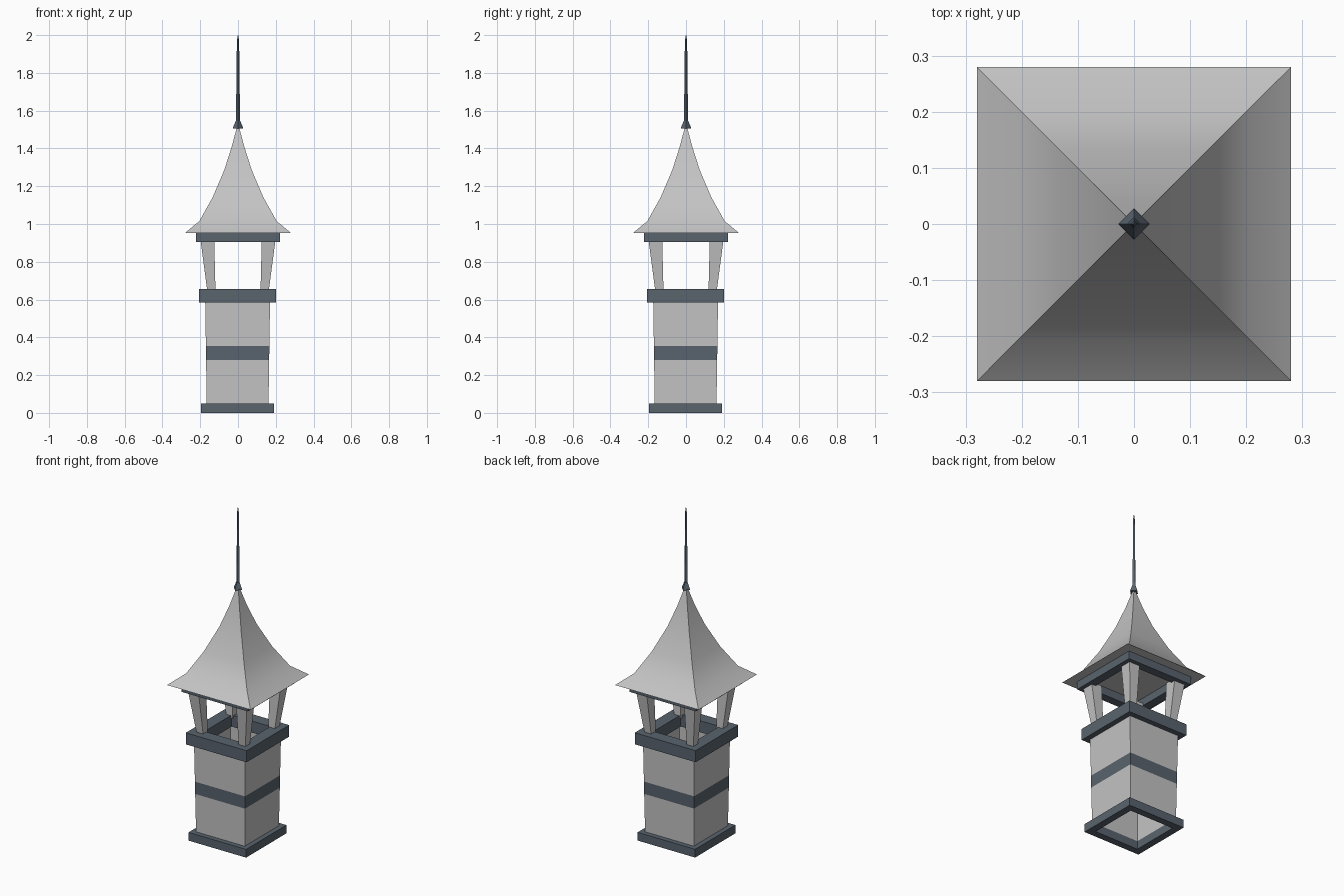
import bpy, bmesh, math
from mathutils import Matrix

if "Cube" in bpy.data.objects:
    bpy.data.objects.remove(bpy.data.objects["Cube"])


def material(name, rgb):
    m = bpy.data.materials.new(name)
    m.use_nodes = True
    m.diffuse_color = (*rgb, 1)
    m.node_tree.nodes["Principled BSDF"].inputs["Base Color"].default_value = (*rgb, 1)
    return m


STONE = material("pale grey stone", (0.55, 0.55, 0.55))
TRIM = material("dark slate trim", (0.1, 0.125, 0.155))
CORNERS = [(-1, -1), (1, -1), (1, 1), (-1, 1)]
DIAMOND = [(0, -1), (1, 0), (0, 1), (-1, 0)]


def make(name, bm, *mats):
    mesh = bpy.data.meshes.new(name)
    bmesh.ops.recalc_face_normals(bm, faces=bm.faces)
    bm.to_mesh(mesh)
    bm.free()
    for m in mats:
        mesh.materials.append(m)
    ob = bpy.data.objects.new(name, mesh)
    bpy.context.collection.objects.link(ob)
    return ob


def sweep(profile, closed, plan=CORNERS, shift=0):
    """Carry a (half width, height) profile around a four-sided plan."""
    bm = bmesh.new()
    rings = [[bm.verts.new((x * r + shift, y * r + shift, z)) for x, y in plan]
             for r, z in profile]
    pairs = list(zip(rings, rings[1:]))
    if closed:
        pairs.append((rings[-1], rings[0]))
    for a, b in pairs:
        for i in range(4):
            j = (i + 1) % 4
            bm.faces.new((a[i], a[j], b[j], b[i]))
    if not closed:
        bm.faces.new(rings[0])
        bm.faces.new(rings[-1])
    return bm


def frame(name, outer, inner, low, high, shift=0):
    profile = [(outer, low), (outer, high), (inner, high), (inner, low)]
    return make(name, sweep(profile, True, shift=shift), TRIM)


# Hollow shaft with a painted band around the outside
shaft = sweep([(0.163, 0.02), (0.167, 0.28), (0.168, 0.355), (0.172, 0.62),
               (0.155, 0.62), (0.15, 0.02)], True, shift=-0.002)
for f in shaft.faces:
    c = f.calc_center_median()
    if 0.3 < c.z < 0.34 and len({round(v.co.z, 2) for v in f.verts} & {0.28, 0.35, 0.36}) == 2:
        f.material_index = 1
make("tower_shaft", shaft, STONE, TRIM)

# Square trim frames
frame("base_frame", 0.193, 0.15, 0, 0.05, -0.002)
frame("balcony_frame", 0.204, 0.13, 0.585, 0.655, -0.002)
frame("eave_frame", 0.222, 0.17, 0.905, 0.953)

# Four flared belfry posts
for sx, sy in CORNERS:
    bm = bmesh.new()
    bmesh.ops.create_cube(bm, size=1)
    for v in bm.verts:
        top = v.co.z > 0
        near, far = (0.126, 0.199) if top else (0.119, 0.162)
        v.co.x = sx * (far if v.co.x > 0 else near)
        v.co.y = sy * (far if v.co.y > 0 else near)
        v.co.z = 0.92 if top else 0.64
    side = ("right" if sx < 0 else "left") + ("_front" if sy < 0 else "_back")
    make("post_" + side, bm, STONE)

# Swept roof, smooth down each slope and sharp at the hips
roof = make("roof", sweep([(0.28, 0.953), (0.205, 1.015), (0.135, 1.14),
                           (0.073, 1.285), (0.033, 1.41), (0.004, 1.52)], False), STONE)
bpy.ops.object.select_all(action="DESELECT")
roof.select_set(True)
bpy.context.view_layer.objects.active = roof
bpy.ops.object.shade_smooth_by_angle(angle=math.radians(30))

# Finial with a diamond collar and a tapering spire
make("finial_collar", sweep([(0.028, 1.505), (0.025, 1.515), (0.012, 1.545)],
                            False, DIAMOND), TRIM)
make("finial_spire", sweep([(0.011, 1.54), (0.006, 1.97), (0.001, 2.0)],
                           False, DIAMOND), TRIM)
